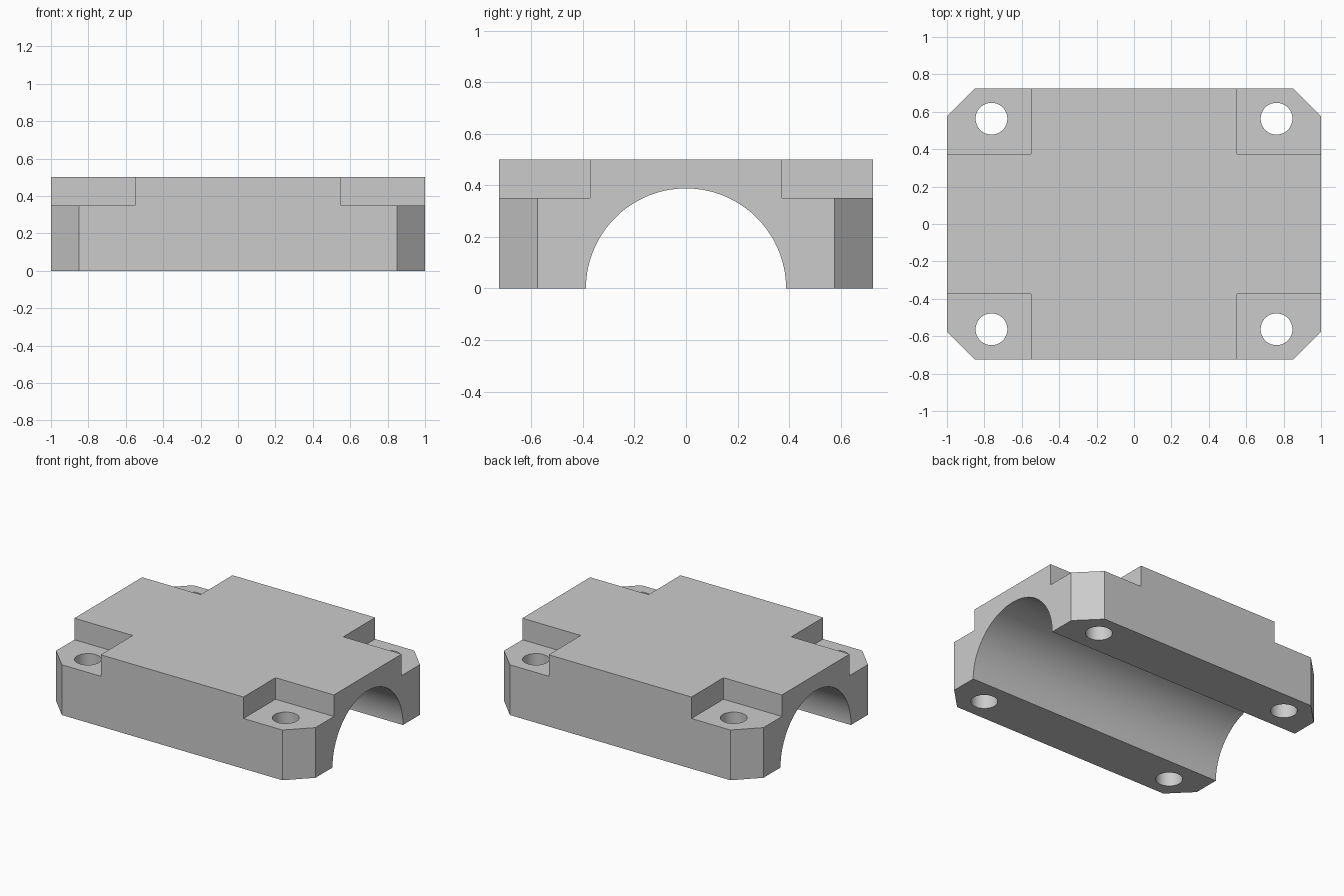
import bpy, bmesh, math
from mathutils import Matrix

if "Cube" in bpy.data.objects:
    bpy.data.objects.remove(bpy.data.objects["Cube"], do_unlink=True)

HX, HY, H = 1.0, 0.725, 0.5      # half length, half width, height
CHAMFER = 0.15
NOTCH_X, NOTCH_Y, EAR_Z = 0.55, 0.373, 0.35
BORE_R = 0.388
HOLE_X, HOLE_Y, HOLE_R = 0.762, 0.563, 0.085
CORNERS = [(sx, sy) for sx in (-1, 1) for sy in (-1, 1)]

grey = bpy.data.materials.new("plain_grey")
grey.use_nodes = True
colour = (0.6, 0.6, 0.6, 1)
grey.diffuse_color = colour
grey.node_tree.nodes["Principled BSDF"].inputs["Base Color"].default_value = colour


def make_object(name, bm):
    bmesh.ops.recalc_face_normals(bm, faces=bm.faces)
    mesh = bpy.data.meshes.new(name)
    bm.to_mesh(mesh)
    bm.free()
    mesh.materials.append(grey)
    obj = bpy.data.objects.new(name, mesh)
    bpy.context.collection.objects.link(obj)
    return obj


def box(name, centre, size):
    bm = bmesh.new()
    bmesh.ops.create_cube(bm, size=1, matrix=Matrix.Translation(centre) @ Matrix.Diagonal((*size, 1)))
    return make_object(name, bm)


def cylinder(name, radius, length, segments, matrix):
    bm = bmesh.new()
    bmesh.ops.create_cone(bm, cap_ends=True, segments=segments, radius1=radius,
                          radius2=radius, depth=length, matrix=matrix)
    return make_object(name, bm)


# Block with chamfered vertical corners
outline = []
for sx, sy in [(1, 1), (-1, 1), (-1, -1), (1, -1)]:
    pair = [(sx * HX, sy * (HY - CHAMFER)), (sx * (HX - CHAMFER), sy * HY)]
    outline += pair if sx * sy > 0 else pair[::-1]
bm = bmesh.new()
base = bm.faces.new([bm.verts.new((x, y, 0)) for x, y in outline])
top = bmesh.ops.extrude_face_region(bm, geom=[base])["geom"]
bmesh.ops.translate(bm, vec=(0, 0, H), verts=[v for v in top if isinstance(v, bmesh.types.BMVert)])
block = make_object("bearing_cap", bm)

# Half-round bore along x
half_step = Matrix.Rotation(math.pi / 96, 4, "Z")
cutters = [cylinder("bore_cutter", BORE_R, 3, 96, Matrix.Rotation(math.pi / 2, 4, "Y") @ half_step)]

# Lowered corner ears and their bolt holes
for sx, sy in CORNERS:
    cutters.append(box("ear_cutter", (sx * (NOTCH_X + 0.5), sy * (NOTCH_Y + 0.5), EAR_Z + 0.5), (1, 1, 1)))
    cutters.append(cylinder("bolt_hole_cutter", HOLE_R, 2, 48,
                            Matrix.Translation((sx * HOLE_X, sy * HOLE_Y, 0))))

for cutter in cutters:
    cutter.hide_render = True
    cut = block.modifiers.new(cutter.name, "BOOLEAN")
    cut.operation = "DIFFERENCE"
    cut.solver = "EXACT"
    cut.object = cutter

# Bake the cuts and discard the cutters
graph = bpy.context.evaluated_depsgraph_get()
result = bpy.data.meshes.new_from_object(block.evaluated_get(graph))
block.modifiers.clear()
block.data = result
for cutter in cutters:
    bpy.data.objects.remove(cutter, do_unlink=True)

bpy.ops.object.select_all(action="DESELECT")
block.select_set(True)
bpy.context.view_layer.objects.active = block
bpy.ops.object.shade_smooth_by_angle(angle=math.radians(30))
